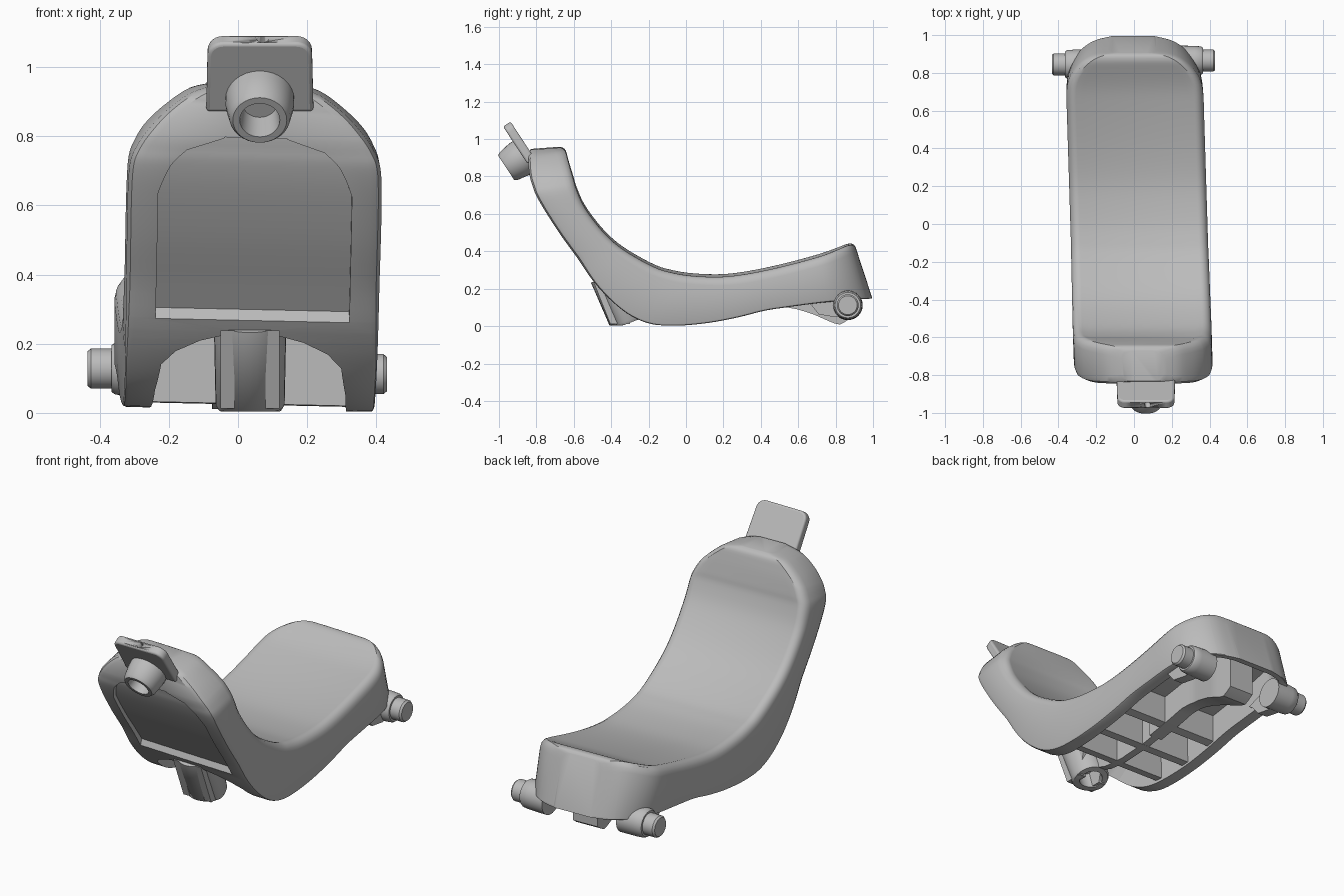
import bpy, bmesh, math
from mathutils import Vector

if "Cube" in bpy.data.objects:
    bpy.data.objects.remove(bpy.data.objects["Cube"])

grey = bpy.data.materials.new("mid_grey")
grey.diffuse_color = (0.5, 0.5, 0.5, 1)
grey.use_nodes = True
grey.node_tree.nodes["Principled BSDF"].inputs["Base Color"].default_value = grey.diffuse_color


def skew(p):
    # the whole piece is slightly turned and rolled
    return Vector((p[0] + 0.026 - 0.031 * p[1], p[1], max(p[2] - 0.022 * p[0], 0.004)))


def finish(name, bm, smooth=True, skewed=True):
    if skewed:
        for v in bm.verts:
            v.co = skew(v.co)
    bmesh.ops.recalc_face_normals(bm, faces=bm.faces)
    me = bpy.data.meshes.new(name)
    bm.to_mesh(me)
    bm.free()
    me.materials.append(grey)
    ob = bpy.data.objects.new(name, me)
    bpy.context.collection.objects.link(ob)
    bpy.ops.object.select_all(action='DESELECT')
    ob.select_set(True)
    bpy.context.view_layer.objects.active = ob
    if smooth:
        bpy.ops.object.shade_smooth_by_angle(angle=math.radians(32))
    return ob


def loft(bm, rings, closed=False):
    rows = [[bm.verts.new(p) for p in r] for r in rings]
    n = len(rows[0])
    pairs = list(zip(rows, rows[1:])) + ([(rows[-1], rows[0])] if closed else [])
    for a, b in pairs:
        for i in range(n):
            j = (i + 1) % n
            bm.faces.new((a[i], a[j], b[j], b[i]))
    if not closed:
        bm.faces.new(rows[0])
        bm.faces.new(rows[-1])


# Shell stations: upper y, z, lower y, z, half width
ST = [(-.67, .957, -.83, .945, .11), (-.645, .94, -.842, .915, .19), (-.63, .89, -.842, .86, .262),
      (-.615, .84, -.834, .80, .315), (-.60, .79, -.82, .755, .345), (-.585, .74, -.803, .71, .362),
      (-.54, .64, -.758, .63, .367), (-.45, .52, -.674, .50, .367), (-.36, .435, -.58, .37, .366),
      (-.25, .365, -.49, .24, .365), (-.15, .315, -.39, .135, .364), (-.08, .295, -.29, .06, .363),
      (0, .28, -.18, .018, .363), (.1, .272, -.05, .01, .363), (.2, .272, .12, .025, .363),
      (.3, .283, .28, .055, .363), (.42, .305, .42, .09, .363), (.55, .335, .55, .11, .363),
      (.68, .37, .70, .13, .362), (.75, .392, .80, .14, .35), (.81, .415, .88, .145, .315),
      (.86, .435, .94, .15, .262), (.89, .437, .975, .15, .20), (.905, .425, .995, .15, .12)]
# Underside: station position, half width of recess, depth fraction
INNER = [(0, .05, 0), (3.1, .09, 0), (3.15, .09, .14), (4, .2, .14), (5, .245, .14), (6, .28, .14),
         (8.62, .28, .14), (8.78, .28, 0), (9.05, .02, 0), (9.08, .05, 1), (9.3, .15, 1), (9.6, .22, 1),
         (10, .26, 1), (11, .275, 1), (14, .29, 1), (19, .29, 1), (20, .26, 1), (21, .2, 1),
         (21.5, .13, 1), (21.55, .11, 0), (23, .05, 0)]


def station(u):
    i = min(int(u), len(ST) - 2)
    t = u - i
    P = [ST[max(0, min(len(ST) - 1, i + k))] for k in (-1, 0, 1, 2)]
    return [0.5 * (2 * b + (c - a) * t + (2 * a - 5 * b + 4 * c - d) * t * t
                   + (3 * b - a - 3 * c + d) * t ** 3) for a, b, c, d in zip(*P)]


def inner(u):
    for a, b in zip(INNER, INNER[1:]):
        if u <= b[0]:
            t = (u - a[0]) / (b[0] - a[0])
            return a[1] + t * (b[1] - a[1]), a[2] + t * (b[2] - a[2])
    return INNER[-1][1:]


# Curved seat shell with rear recess and hollow underside
rings = []
us = sorted({round(i / 4, 3) for i in range(4 * (len(ST) - 1) + 1)} | {k[0] for k in INNER})
for u in us:
    ty, tz, by, bz, w = station(u)
    iw, k = inner(u)
    # lower edge is rounder on the back than below the seat
    e = .035 if u < 8 else max(.012, .035 - .012 * (u - 8))
    iw = min(iw, w - e - .015)
    L = math.hypot(ty - by, tz - bz)
    dish = .009 * max(0, min(1, (min(u, 23 - u) - 2) / 3))
    depth = k * (L - .055)
    half = [(iw, depth), (iw, 0), (w - e, 0), (w - e * .3, e * .3), (w, e), (w, L - .05),
            (w - .005, L - .028), (w - .017, L - .01), (w - .035, L - .001), (w - .05, L - .001),
            (w - .085, L - dish)]
    sec = half + [(-x, h) for x, h in reversed(half)]
    rings.append([(x, by + (ty - by) * h / L, bz + (tz - bz) * h / L) for x, h in sec])
bm = bmesh.new()
loft(bm, rings)
finish("seat_shell", bm)


def lerp(pts, y):
    for (a, za), (b, zb) in zip(pts, pts[1:]):
        if y <= b:
            return za + (zb - za) * (y - a) / (b - a)
    return pts[-1][1]


UPPER = [(s[0], s[1] - .035) for s in ST]
LOWER = [(s[2], s[3] + .012) for s in ST if s[3] < .3]


def rib(name, x0, x1, y0, y1, low, n=1):
    bm = bmesh.new()
    rows = []
    for i in range(n + 1):
        y = y0 + (y1 - y0) * i / n
        zb, zt = lerp(low, y), lerp(UPPER, y)
        rows.append([(x0, y, zb), (x1, y, zb), (x1, y, zt), (x0, y, zt)])
    loft(bm, rows)
    finish(name, bm)


# Stiffening ribs below the seat
rib("centre_rib", -.022, .022, -.3, .3, LOWER, 14)
for i, y in enumerate((-.1, .1, .3)):
    rib("cross_rib_%d" % i, -.31, .31, y - .022, y + .022, LOWER)

# Curved central hook running back under the seat, widening at its end
HOOK = [(.2, .05), (.35, .08), (.45, .105), (.52, .105), (.6, .09), (.68, .065), (.76, .03), (.81, .01),
        (.83, .01), (.88, .045)]
bm = bmesh.new()
rows = []
for i in range(25):
    y = .2 + .68 * i / 24
    w = .04 + .035 * max(0, min(1, (y - .55) / .2))
    zb, zt = lerp(HOOK, y), lerp(UPPER, y)
    rows.append([(-w, y, zb), (w, y, zb), (w, y, zt - .01), (-w, y, zt - .01)])
loft(bm, rows)
finish("centre_hook", bm)


def lathe(name, origin, axis, profile, seg=32, skewed=False):
    # closed profile of (distance along axis, radius)
    a = Vector(axis).normalized()
    q = Vector((0, 0, 1)).rotation_difference(a)
    bm = bmesh.new()
    rows = []
    for i in range(seg):
        t = 2 * math.pi * i / seg
        rows.append([Vector(origin) + q @ Vector((r * math.cos(t), r * math.sin(t), h)) for h, r in profile])
    loft(bm, rows, True)
    bmesh.ops.remove_doubles(bm, verts=bm.verts, dist=1e-5)
    ob = finish(name, bm, skewed=skewed)
    for v in ob.data.vertices:
        v.co.z = max(v.co.z, 0.004)
    return ob


# Side pivots: collar and pin head at each rear corner
for side, y, z, tip in ((-1, .845, .128, .435), (1, .865, .112, .43)):
    lathe("pivot_collar", (side * .22, y, z), (side, 0, 0),
          [(0, 0), (0, .08), (.1, .078), (.135, .075), (.145, .068), (.145, 0)])
    lathe("pivot_pin", (side * .3, y, z), (side, 0, 0),
          [(0, 0), (0, .058), (tip - .31, .058), (tip - .3, .05), (tip - .3, 0)])
    # bracket flare beside the pivot
    bm = bmesh.new()
    prof = [(.64, .14), (.67, .12), (.71, .07), (.80, .055), (.88, .06), (.89, .15), (.8, .2)]
    loft(bm, [[(side * x, py, pz) for py, pz in prof] for x in (.26, .32)])
    finish("pivot_bracket", bm)

# Lower socket under the front of the seat
lathe("lower_socket", (.035, -.41, .27), (0, .36, -.93),
      [(0, 0), (0, .105), (.26, .1), (.275, .092), (.275, .062), (.17, .055), (.17, 0)])
for dx in (-.085, .045):
    bm = bmesh.new()
    prof = [(-.495, .238), (-.405, .012), (-.3, .012), (-.25, .238)]
    loft(bm, [[(.035 + x, y, z) for y, z in prof] for x in (dx, dx + .04)])
    finish("socket_fin", bm, skewed=False)

# Upright tab at the top of the back, with a small hole in its edge
top, low = Vector((.063, -.958, 1.08)), Vector((.063, -.828, .882))
along = (top - low).normalized()
nrm = Vector((0, -along.z, along.y))
H = (top - low).length
outline = [(-.155, 0), (.155, 0)]
for cx, a0 in ((.106, 0), (-.106, 90)):
    outline += [(cx + .045 * math.cos(math.radians(a0 + a)), H - .045 + .045 * math.sin(math.radians(a0 + a)))
                for a in range(0, 91, 15)]
bm = bmesh.new()
loft(bm, [[low + Vector((x, 0, 0)) + along * h + nrm * d for x, h in outline] for d in (-.024, .024)])
tab = finish("top_tab", bm, skewed=False)
bev = tab.modifiers.new("soft_edges", 'BEVEL')
bev.width, bev.segments, bev.limit_method = .01, 3, 'ANGLE'
cutter = lathe("tab_hole_cutter", top - along * .05 + Vector((.008, 0, 0)), along,
               [(0, 0), (0, .016), (.05, .016), (.1, .022), (.1, 0)], 20)
cutter.hide_render = True
cutter.hide_set(True)
cut = tab.modifiers.new("hole", 'BOOLEAN')
cut.operation, cut.object, cut.solver = 'DIFFERENCE', cutter, 'EXACT'

# Open tube on the front of the tab
lathe("front_tube", (.063, -.853, .918), (0, -.83, -.55),
      [(0, 0), (0, .1), (.05, .099), (.115, .088), (.13, .078), (.13, .058), (.04, .05), (.04, 0)])
